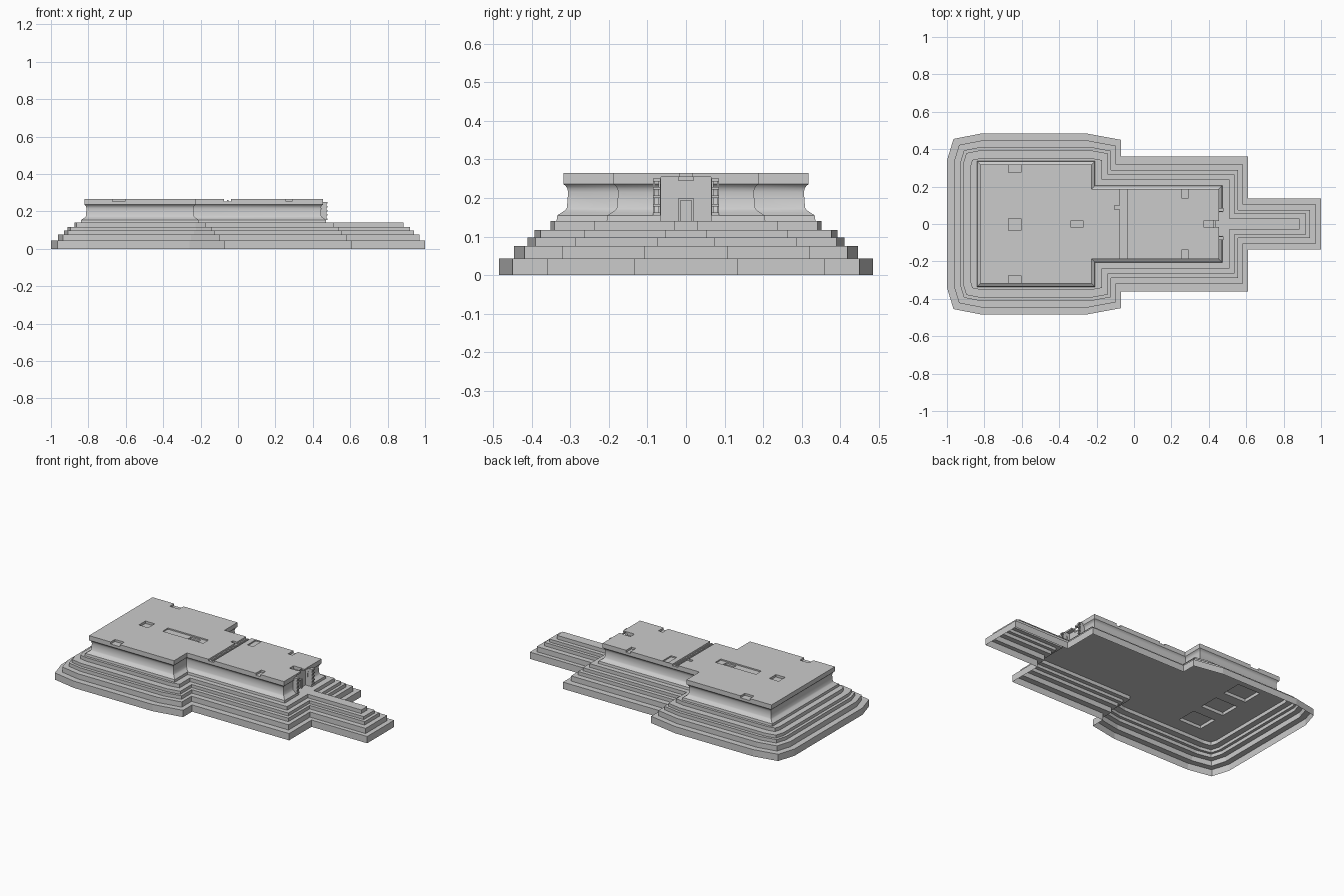
import bpy, bmesh
from mathutils import Vector

if "Cube" in bpy.data.objects:
    bpy.data.objects.remove(bpy.data.objects["Cube"])


def mirror(half):
    """Close an outline from its +y half."""
    return half + [(x, -y) for x, y in reversed(half)]


def loop(bm, pts, z):
    return [bm.verts.new((x, y, z)) for x, y in pts]


def bridge(bm, a, b):
    n = len(a)
    for i in range(n):
        j = (i + 1) % n
        bm.faces.new((a[i], a[j], b[j], b[i]))


def finish(bm, name):
    bmesh.ops.recalc_face_normals(bm, faces=bm.faces)
    me = bpy.data.meshes.new(name)
    bm.to_mesh(me)
    bm.free()
    ob = bpy.data.objects.new(name, me)
    bpy.context.collection.objects.link(ob)
    return ob


def box(name, x0, x1, y0, y1, z0, z1):
    bm = bmesh.new()
    pts = [(x0, y0), (x1, y0), (x1, y1), (x0, y1)]
    a, b = loop(bm, pts, z0), loop(bm, pts, z1)
    bridge(bm, a, b)
    bm.faces.new(a)
    bm.faces.new(b)
    return finish(bm, name)


# Stepped platform: hollow terraces, each (z0, z1, left, main y, junction x,
# hall y, hall end x, stair y, stair end x, corner cut)
steps = [
    (0.000, 0.043, -1.000, .485, -.070, .360, .610, .135, 1.000, 1.0),
    (0.043, 0.076, -0.963, .447, -.100, .322, .580, .108, .970, .80),
    (0.076, 0.098, -0.930, .412, -.122, .288, .555, .075, .940, .60),
    (0.098, 0.117, -0.912, .393, -.140, .264, .538, .055, .920, .45),
    (0.117, 0.140, -0.875, .352, -.170, .237, .510, .030, .885, .30),
]
bm = bmesh.new()
prev = None
for z0, z1, xl, ym, xj, yh, xh, ys, xs, c in steps:
    outline = mirror([
        (xl, ym - .145 * c), (xl + .035 * c, ym - .03 * c), (xl + .19 * c, ym),
        (xj - .19 * c, ym), (xj, ym - .035 * c), (xj, yh), (xh, yh),
        (xh, ys), (xs, ys)])
    low, high = loop(bm, outline, z0), loop(bm, outline, z1)
    if prev:
        bridge(bm, prev, low)
    bridge(bm, low, high)
    prev = high

# Terrace deck with three chamber recesses visible from underneath
n = len(prev)
edges = [bm.edges.get((prev[i], prev[(i + 1) % n])) for i in range(n)]
rims = []
for y in (-.2, 0, .2):
    rim = loop(bm, [(-.72, y - .065), (-.56, y - .065),
                    (-.56, y + .065), (-.72, y + .065)], .14)
    edges += [bm.edges.new((rim[i], rim[(i + 1) % 4])) for i in range(4)]
    rims.append(rim)
bmesh.ops.triangle_fill(bm, edges=edges, use_beauty=True, normal=Vector((0, 0, 1)))
for rim in rims:
    top = loop(bm, [(v.co.x, v.co.y) for v in rim], .16)
    bridge(bm, rim, top)
    bm.faces.new(top)
finish(bm, "stepped_platform")

# Temple walls: flared plinth, battered wall and curved cornice
bm = bmesh.new()
prev = None
profile = [(.020, .14), (.018, .155), (.007, .162), (-.002, .168), (-.007, .175),
           (-.010, .215), (-.008, .224), (-.004, .231), (.002, .236), (.002, .265)]
for d, z in profile:
    ring = loop(bm, mirror([(-.82 - d, .316 + d), (-.228 + d, .316 + d),
                            (-.228 + d, .186 + d), (.452 + d, .186 + d)]), z)
    if prev:
        bridge(bm, prev, ring)
    else:
        bm.faces.new(ring)
    prev = ring
bm.faces.new(prev)
temple = finish(bm, "temple_walls")

# Roof light wells, roof gap and entrance recess
cuts = [
    (-.67, -.605, -.035, .03, .25, .3),
    (-.51, -.225, -.027, .027, .257, .3),
    (-.34, -.27, -.015, .015, .245, .3),
    (-.075, -.038, -.2, .2, .254, .3),
    (-.105, -.070, .078, .098, .254, .3),
    (.375, .437, -.02, .02, .245, .3),
    (.428, .6, -.065, .065, .139, .255),
    (.438, .6, -.016, .016, .25, .3),
    (-.005, .035, .10, .185, .257, .3),
]
for s in (-1, 1):
    ya, yb = sorted((s * .275, s * .34))
    cuts.append((-.67, -.605, ya, yb, .252, .3))
    ya, yb = sorted((s * .135, s * .2))
    cuts.append((.257, .288, ya, yb, .252, .3))
bpy.context.view_layer.objects.active = temple
for k, c in enumerate(cuts):
    cutter = box("cutter", *c)
    cutter.hide_render = True
    mod = temple.modifiers.new("cut", "BOOLEAN")
    mod.operation = "DIFFERENCE"
    mod.solver = "EXACT"
    mod.object = cutter
    bpy.ops.object.modifier_apply(modifier=mod.name)
    bpy.data.objects.remove(cutter)

# Open the bottom of the walls, which rest on the deck
bm = bmesh.new()
bm.from_mesh(temple.data)
bmesh.ops.delete(bm, geom=[f for f in bm.faces if f.calc_center_median().z < .1402],
                 context="FACES")
bm.to_mesh(temple.data)
bm.free()
for o in bpy.context.selected_objects:
    o.select_set(False)
temple.select_set(True)
bpy.ops.object.shade_smooth_by_angle(angle=0.6)

# Doorway: frame and panel inside the entrance recess
for s in (-1, 1):
    box("door_jamb", .425, .437, *sorted((s * .014, s * .02)), .14, .20)
    # Flanking niche posts with shelves
    for y in (.066, .081):
        box("entrance_post", .445, .474, *sorted((s * y, s * (y + .005))), .155, .25)
    for z in (.155, .178, .2, .222, .243):
        box("niche_shelf", .445, .478, *sorted((s * .066, s * .086)), z, z + .007)
box("door_lintel", .425, .437, -.02, .02, .194, .20)
box("door_panel", .425, .431, -.009, .009, .148, .185)
box("roof_gap_beam", -.06, -.052, -.18, .18, .254, .262)
